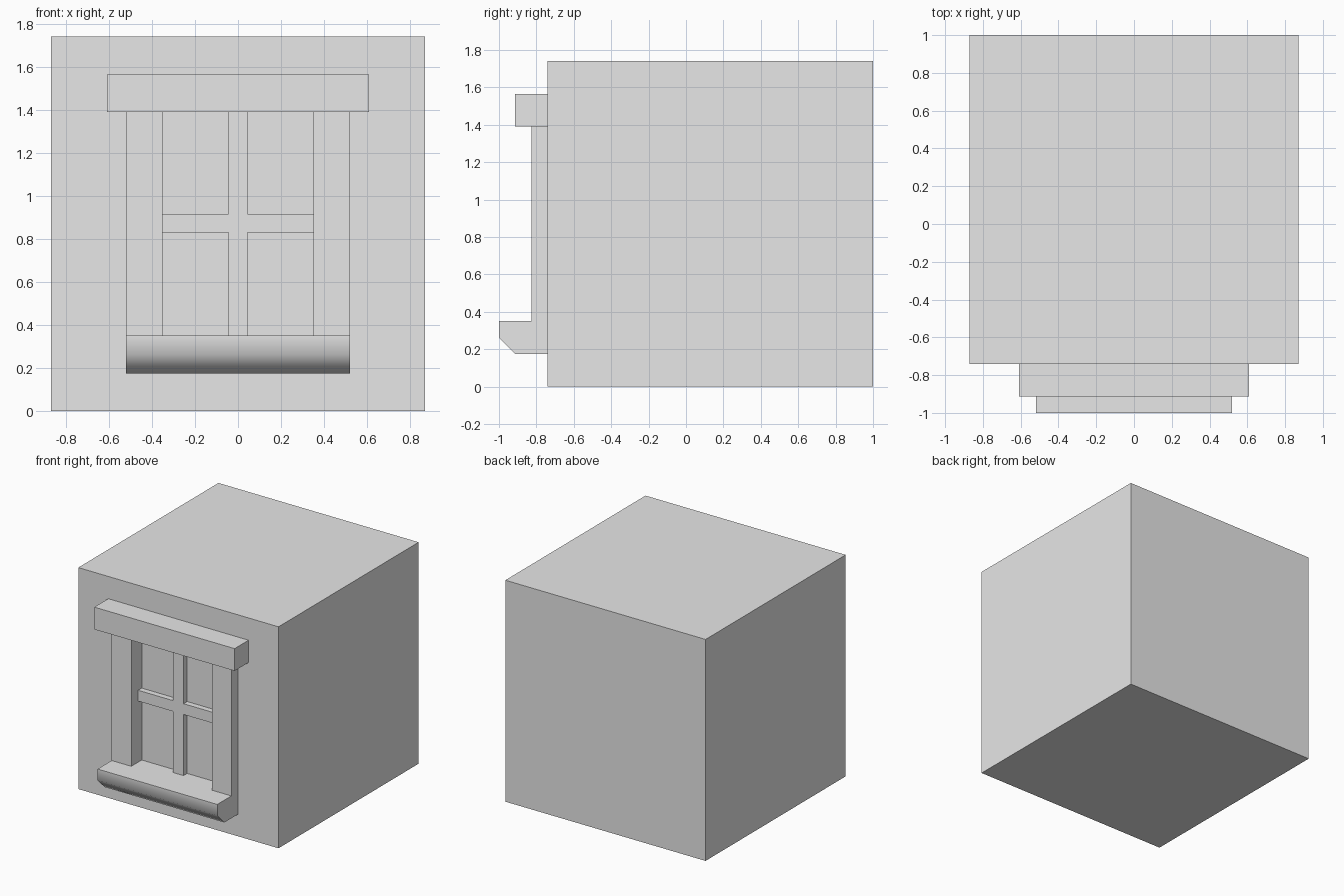
import bpy
import bmesh
from math import radians
from mathutils import Vector

cube = bpy.data.objects.get("Cube")
if cube:
    bpy.data.objects.remove(cube, do_unlink=True)

stone = bpy.data.materials.new("light grey stone")
stone.use_nodes = True
stone.diffuse_color = (0.8, 0.8, 0.8, 1)
stone.node_tree.nodes["Principled BSDF"].inputs["Base Color"].default_value = (0.8, 0.8, 0.8, 1)

HALF, HEIGHT = 0.87, 1.74            # wall block
WALL, BACK = -0.74, 1.0              # its front and back planes
PANE = -0.695                        # recessed pane plane
OPEN_X, OPEN_LOW, OPEN_TOP = 0.35, 0.35, 1.39
FRAME_X, FRAME_Y = 0.52, -0.825


def finish(name, bm):
    bmesh.ops.recalc_face_normals(bm, faces=bm.faces)
    mesh = bpy.data.meshes.new(name)
    bm.to_mesh(mesh)
    bm.free()
    mesh.materials.append(stone)
    obj = bpy.data.objects.new(name, mesh)
    bpy.context.collection.objects.link(obj)
    return obj


def prism(name, points, sweep):
    """Extrude a closed outline of 3D points along a vector."""
    bm = bmesh.new()
    face = bm.faces.new([bm.verts.new(p) for p in points])
    ext = bmesh.ops.extrude_face_region(bm, geom=[face], use_keep_orig=True)
    moved = [g for g in ext["geom"] if isinstance(g, bmesh.types.BMVert)]
    bmesh.ops.translate(bm, verts=moved, vec=sweep)
    return finish(name, bm)


def box(name, x0, x1, y0, y1, z0, z1):
    outline = [(x0, y0, z0), (x1, y0, z0), (x1, y0, z1), (x0, y0, z1)]
    return prism(name, outline, (0, y1 - y0, 0))


# Wall block with the window opening sunk into its front
bm = bmesh.new()
bmesh.ops.create_cube(bm, size=1)
for v in bm.verts:
    v.co = Vector((v.co.x * 2 * HALF,
                   WALL if v.co.y < 0 else BACK,
                   0 if v.co.z < 0 else HEIGHT))
bm.normal_update()
front = min(bm.faces, key=lambda f: f.calc_center_median().y)
bmesh.ops.inset_region(bm, faces=[front], thickness=0.3)
for v in front.verts:
    v.co = Vector((OPEN_X if v.co.x > 0 else -OPEN_X, WALL,
                   OPEN_TOP if v.co.z > HEIGHT / 2 else OPEN_LOW))
pane = bmesh.ops.extrude_discrete_faces(bm, faces=[front])["faces"][0]
bmesh.ops.translate(bm, verts=pane.verts, vec=(0, PANE - WALL, 0))
finish("wall_block", bm)

# Window jambs
for side, s in (("left", 1), ("right", -1)):
    box(side + "_jamb", s * OPEN_X, s * FRAME_X, FRAME_Y, WALL, OPEN_LOW, OPEN_TOP)

# Cross-shaped glazing bars, flush with the wall
w, low, high = 0.045, 0.83, 0.915
cross = [(-w, OPEN_LOW), (w, OPEN_LOW), (w, low), (OPEN_X, low),
         (OPEN_X, high), (w, high), (w, OPEN_TOP), (-w, OPEN_TOP),
         (-w, high), (-OPEN_X, high), (-OPEN_X, low), (-w, low)]
prism("glazing_bars", [(x, WALL, z) for x, z in cross], (0, PANE - WALL, 0))

# Lintel above the window
box("lintel", -0.61, 0.61, -0.913, WALL, OPEN_TOP, 1.565)

# Sill with a softly shaded chamfer underneath
profile = [(WALL, 0.175), (-0.913, 0.175), (-1, 0.262), (-1, OPEN_LOW), (WALL, OPEN_LOW)]
sill = prism("sill", [(-FRAME_X, y, z) for y, z in profile], (2 * FRAME_X, 0, 0))
bpy.ops.object.select_all(action='DESELECT')
sill.select_set(True)
bpy.context.view_layer.objects.active = sill
bpy.ops.object.shade_smooth_by_angle(angle=radians(50))
